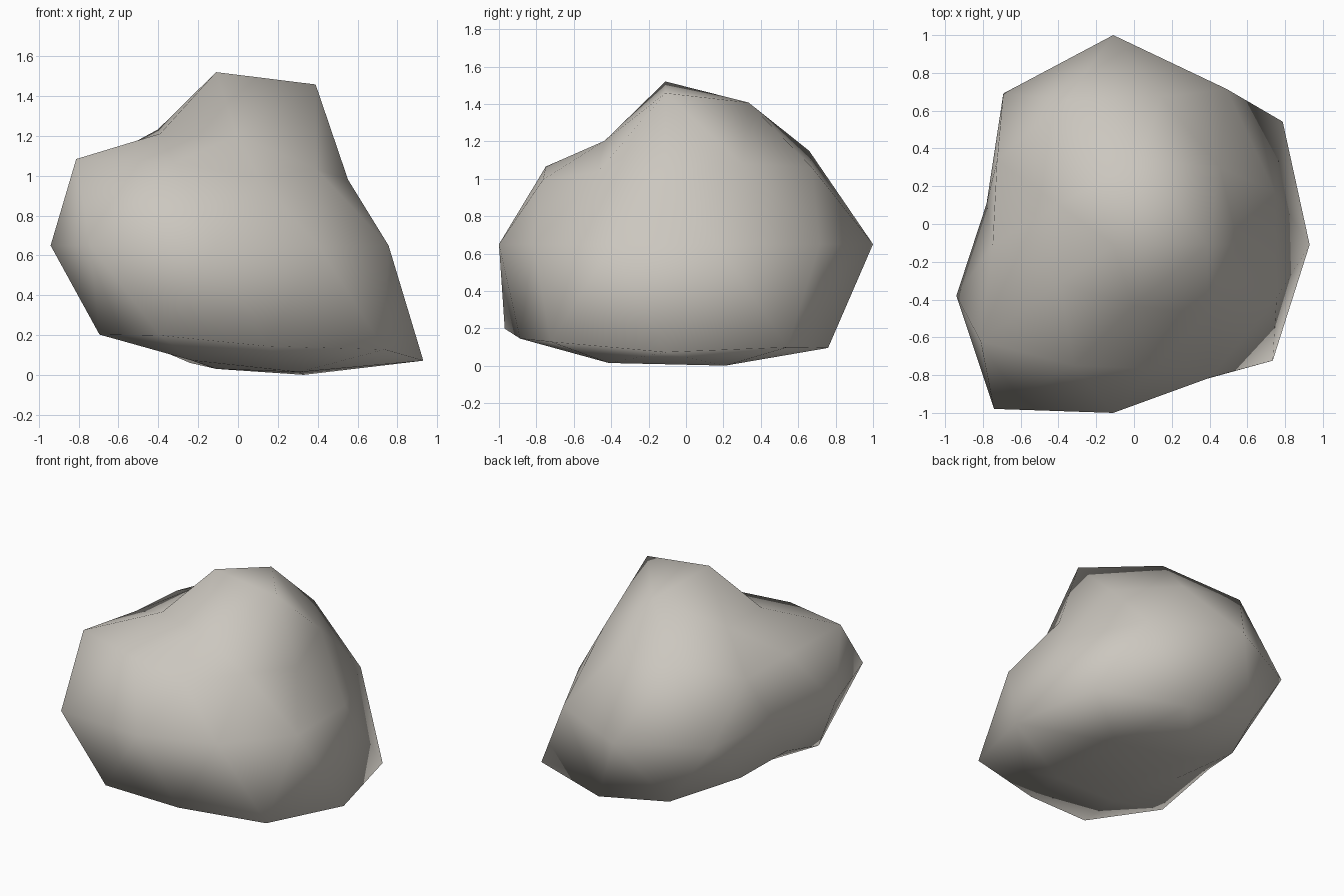
import bpy, bmesh, math
from mathutils import Vector

if "Cube" in bpy.data.objects:
    bpy.data.objects.remove(bpy.data.objects["Cube"])

CENTRE = Vector((-0.11, -0.11, 0.65))

# Boulder radius per ring: (unit height, first angle, angle step, radii around z)
RINGS = [
    (1.0, 0, 360, [0.87]),
    (0.851, 0, 72, [0.95, 0.89, 0.685, 0.66, 0.65]),
    (0.526, 36, 72, [0.82, 0.95, 0.75, 0.79, 0.73]),
    (0.447, 0, 72, [0.74, 0.92, 0.85, 0.97, 0.77]),
    (0.0, 18, 36, [0.90, 1.02, 1.11, 0.99, 0.705,
                   0.873, 1.074, 0.89, 0.87, 0.91]),
    (-0.447, 36, 72, [1.24, 1.005, 0.70, 1.01, 1.167]),
    (-0.526, 0, 72, [1.2225, 1.075, 0.75, 0.85, 0.96]),
    (-0.851, 36, 72, [1.035, 0.80, 0.60, 0.75, 0.98]),
    (-1.0, 0, 360, [0.78]),
]


def radius_for(direction):
    """Radius of the boulder along one icosphere direction."""
    _, first, step, radii = min(RINGS, key=lambda r: abs(r[0] - direction.z))
    angle = math.degrees(math.atan2(direction.y, direction.x))
    return radii[round((angle - first) / step) % len(radii)]


# Boulder: icosphere pushed in and out, with its underside pressed flat
bm = bmesh.new()
bmesh.ops.create_icosphere(bm, subdivisions=2, radius=1.0)
for v in bm.verts:
    p = v.co.normalized() * radius_for(v.co.normalized())
    if p.z < -0.55:
        p.z = -0.55 + (p.z + 0.55) * 0.3
    v.co = p + CENTRE
bmesh.ops.recalc_face_normals(bm, faces=bm.faces)
for f in bm.faces:
    f.smooth = True

mesh = bpy.data.meshes.new("boulder")
bm.to_mesh(mesh)
bm.free()

# Warm grey stone
stone = bpy.data.materials.new("warm_grey_stone")
stone.diffuse_color = (0.60, 0.57, 0.52, 1.0)
stone.use_nodes = True
stone.node_tree.nodes["Principled BSDF"].inputs["Base Color"].default_value = stone.diffuse_color
mesh.materials.append(stone)

boulder = bpy.data.objects.new("boulder", mesh)
bpy.context.collection.objects.link(boulder)
